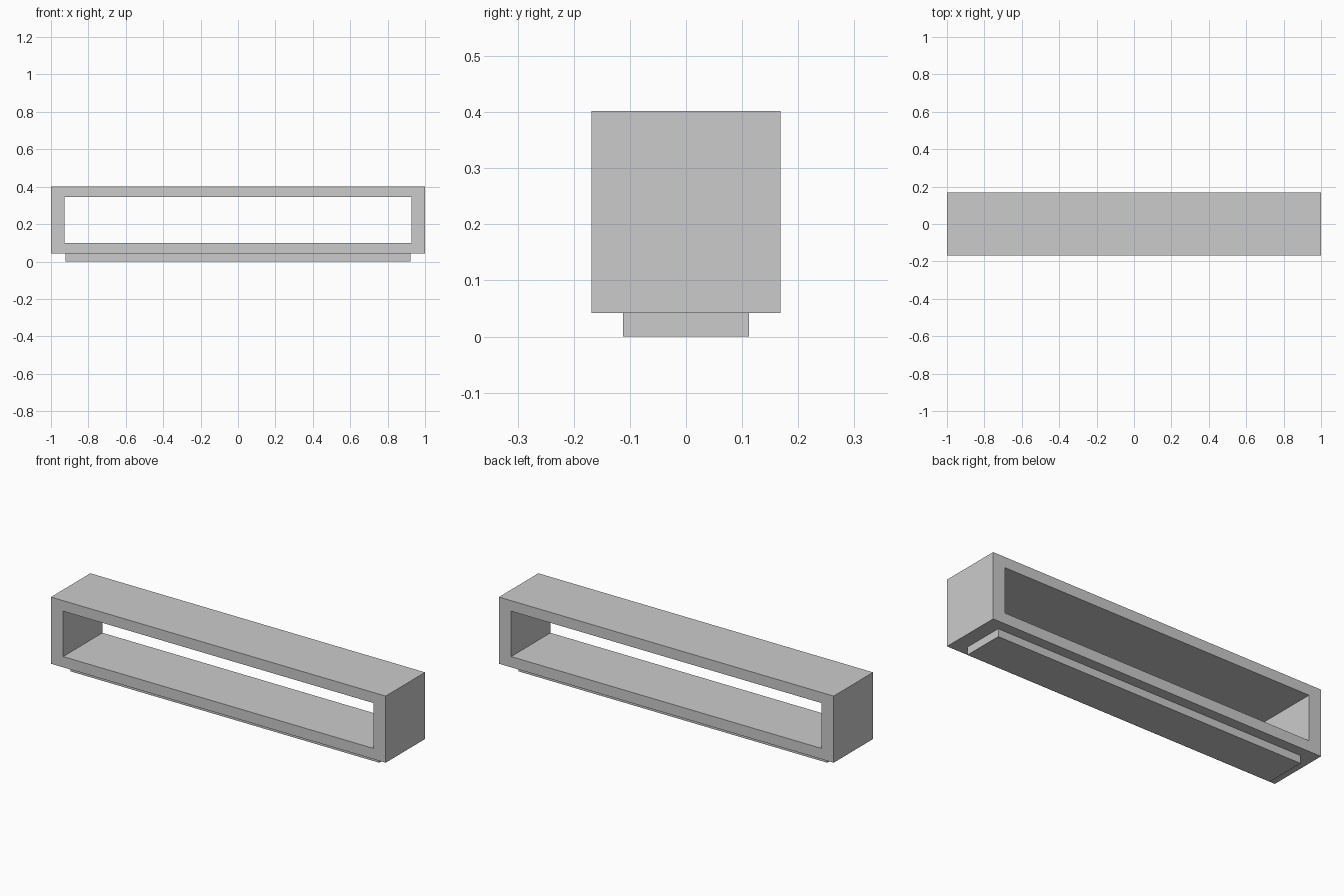
import bpy, bmesh

if "Cube" in bpy.data.objects:
    bpy.data.objects.remove(bpy.data.objects["Cube"])

grey = bpy.data.materials.new("light grey")
grey.diffuse_color = (0.6, 0.6, 0.6, 1)
grey.use_nodes = True
grey.node_tree.nodes["Principled BSDF"].inputs["Base Color"].default_value = grey.diffuse_color


def finish(bm, name):
    bmesh.ops.recalc_face_normals(bm, faces=bm.faces)
    mesh = bpy.data.meshes.new(name)
    bm.to_mesh(mesh)
    bm.free()
    mesh.materials.append(grey)
    ob = bpy.data.objects.new(name, mesh)
    bpy.context.collection.objects.link(ob)
    return ob


def rectangle(bm, half_x, z0, z1, y):
    return [bm.verts.new((x, y, z)) for x, z in
            ((-half_x, z0), (half_x, z0), (half_x, z1), (-half_x, z1))]


# Open frame: outer and inner rectangles joined front to back
bm = bmesh.new()
D = 0.168
rings = [rectangle(bm, 1.0, 0.042, 0.402, -D),
         rectangle(bm, 1.0, 0.042, 0.402, D),
         rectangle(bm, 0.927, 0.10, 0.345, D),
         rectangle(bm, 0.927, 0.10, 0.345, -D)]
for a, b in zip(rings, rings[1:] + rings[:1]):
    for i in range(4):
        j = (i + 1) % 4
        bm.faces.new((a[i], a[j], b[j], b[i]))
finish(bm, "open_frame")

# Recessed plinth under the frame
bm = bmesh.new()
bmesh.ops.create_cube(bm, size=1)
bmesh.ops.scale(bm, vec=(1.844, 0.224, 0.042), verts=bm.verts)
bmesh.ops.translate(bm, vec=(0, 0, 0.021), verts=bm.verts)
finish(bm, "plinth")
